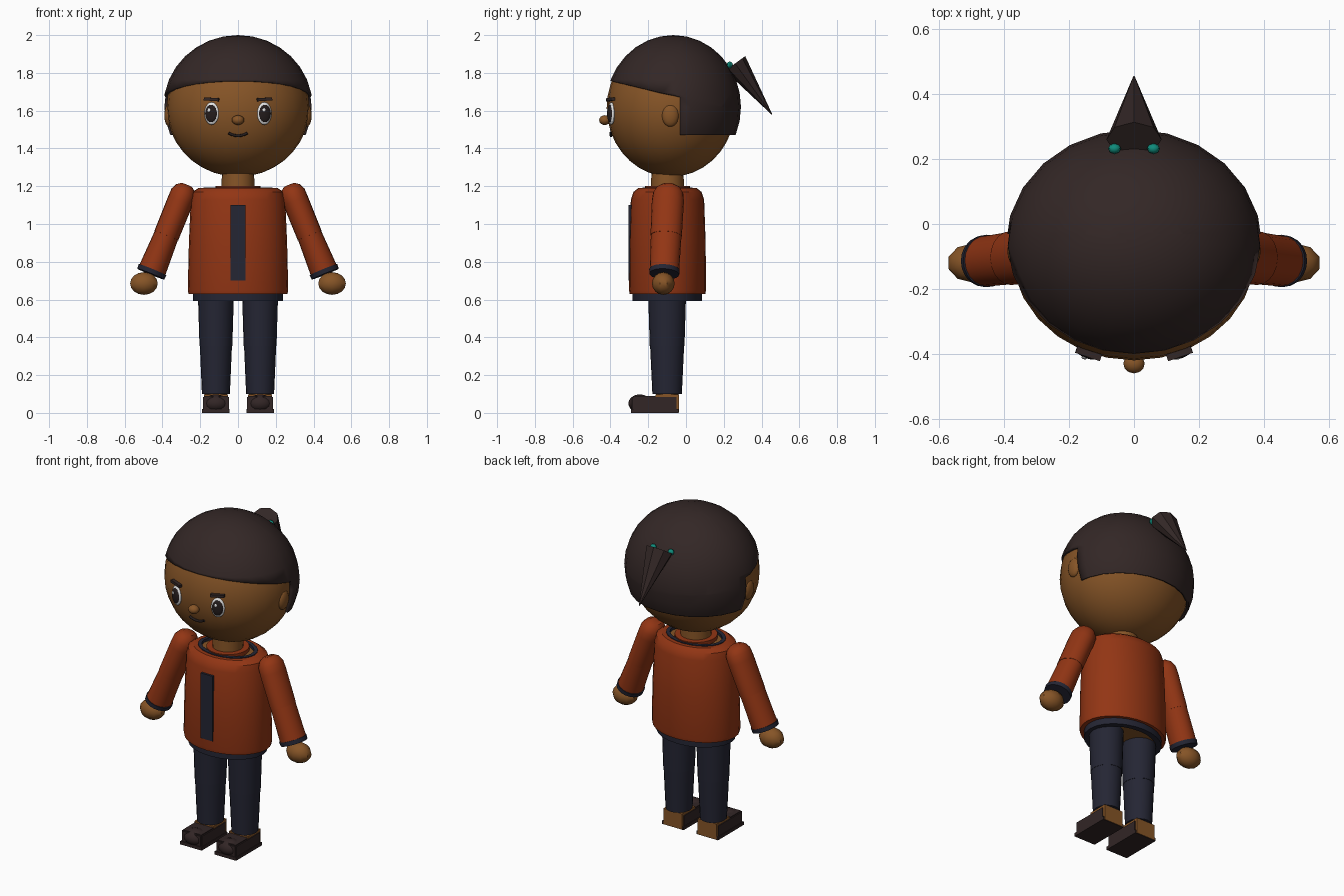
import bpy, bmesh, math
from mathutils import Matrix, Vector

cube = bpy.data.objects.get("Cube")
if cube:
    bpy.data.objects.remove(cube, do_unlink=True)


def material(name, r, g, b):
    m = bpy.data.materials.new(name)
    m.use_nodes = True
    m.diffuse_color = (r, g, b, 1)
    m.node_tree.nodes["Principled BSDF"].inputs["Base Color"].default_value = (r, g, b, 1)
    return m


SKIN = material("brown_skin", .24, .09, .02)
HAIR = material("dark_hair", .033, .02, .019)
RUST = material("rust_cloth", .29, .036, .007)
NAVY = material("navy_cloth", .018, .019, .034)
SHOE = material("dark_leather", .032, .019, .019)
TEAL = material("teal_band", .005, .26, .2)
WHITE = material("eye_white", .78, .78, .78)
INK = material("eye_dark", .018, .012, .012)


def finish(name, bm, mat, matrix=Matrix(), angle=35):
    bmesh.ops.transform(bm, matrix=matrix, verts=bm.verts)
    bmesh.ops.recalc_face_normals(bm, faces=bm.faces)
    me = bpy.data.meshes.new(name)
    bm.to_mesh(me)
    bm.free()
    me.materials.append(mat)
    ob = bpy.data.objects.new(name, me)
    bpy.context.collection.objects.link(ob)
    bpy.ops.object.select_all(action='DESELECT')
    ob.select_set(True)
    bpy.context.view_layer.objects.active = ob
    bpy.ops.object.shade_smooth_by_angle(angle=math.radians(angle))
    return ob


def place(loc, scale=(1, 1, 1), turn=None):
    m = Matrix.Translation(loc)
    if turn:
        m = m @ turn
    return m @ Matrix.Diagonal((*scale, 1))


def ball(name, loc, radii, mat, seg=16, rings=10, turn=None):
    bm = bmesh.new()
    bmesh.ops.create_uvsphere(bm, u_segments=seg, v_segments=rings, radius=1)
    return finish(name, bm, mat, place(loc, radii, turn))


def box(name, loc, size, mat, turn=None, bevel=0):
    bm = bmesh.new()
    bmesh.ops.create_cube(bm, size=1)
    bmesh.ops.scale(bm, vec=size, verts=bm.verts)
    if bevel:
        bmesh.ops.bevel(bm, geom=bm.edges[:], offset=bevel, segments=2, affect='EDGES')
    return finish(name, bm, mat, place(loc, turn=turn))


def loft(name, rings, mat, matrix=Matrix(), seg=20):
    """Closed skin through elliptical rings given as (height, x radius, y radius)."""
    bm = bmesh.new()
    loops = []
    for z, rx, ry in rings:
        angles = [2 * math.pi * i / seg for i in range(seg)]
        loops.append([bm.verts.new((rx * math.cos(a), ry * math.sin(a), z)) for a in angles])
    for a, b in zip(loops, loops[1:]):
        for i in range(seg):
            j = (i + 1) % seg
            bm.faces.new((a[i], a[j], b[j], b[i]))
    bm.faces.new(loops[0])
    bm.faces.new(loops[-1])
    return finish(name, bm, mat, matrix)


def band(name, z, rx, ry, wide, tall, mat, matrix):
    """Open ring with a rectangular section."""
    bm = bmesh.new()
    seg = 24
    loops = []
    for dr, dz in ((0, 0), (wide, 0), (wide, tall), (0, tall)):
        loops.append([bm.verts.new(((rx + dr) * math.cos(2 * math.pi * i / seg),
                                    (ry + dr) * math.sin(2 * math.pi * i / seg), z + dz))
                      for i in range(seg)])
    for a, b in zip(loops, loops[1:] + loops[:1]):
        for i in range(seg):
            j = (i + 1) % seg
            bm.faces.new((a[i], a[j], b[j], b[i]))
    return finish(name, bm, mat, matrix)


# Head
HEAD, RADII = Vector((0, -.08, 1.615)), Vector((.378, .34, .365))
ball("head", HEAD, RADII, SKIN, 28, 18)


def face_y(x, z):
    dx, dz = x / RADII.x, (z - HEAD.z) / RADII.z
    return HEAD.y - RADII.y * math.sqrt(1 - dx * dx - dz * dz)


ball("nose", (0, -.43, 1.55), (.033, .03, .026), SKIN, 12, 8)

# Hair shell: sloping fringe in front, straight bob behind the ears
SIDE_Y, BOB_Z, FRINGE_Z, SLOPE = -.03, 1.47, 1.672, .23
bm = bmesh.new()
bmesh.ops.create_uvsphere(bm, u_segments=24, v_segments=16, radius=1)
bmesh.ops.transform(bm, matrix=place((0, -.067, 1.62), (.395, .358, .38)), verts=bm.verts)
for co, no in (((0, SIDE_Y, 0), (0, 1, 0)), ((0, 0, BOB_Z), (0, 0, 1)),
               ((0, SIDE_Y, FRINGE_Z), (0, SLOPE, 1))):
    bmesh.ops.bisect_plane(bm, geom=bm.verts[:] + bm.edges[:] + bm.faces[:],
                           plane_co=co, plane_no=no)


def bare(f):
    c = f.calc_center_median()
    return c.z < (BOB_Z if c.y > SIDE_Y else FRINGE_Z + (SIDE_Y - c.y) * SLOPE)


bmesh.ops.delete(bm, geom=[f for f in bm.faces if bare(f)], context='FACES')
hair = finish("hair", bm, HAIR)
shell = hair.modifiers.new("thickness", 'SOLIDIFY')
shell.thickness, shell.offset = .015, -1

# Ponytail
base, tip = Vector((0, .26, 1.85)), Vector((0, .455, 1.58))
axis = tip - base
loft("ponytail", [(0, .085, .066), (axis.length, .002, .002)], HAIR,
     place(base, turn=Matrix.Rotation(-math.atan2(axis.y, axis.z), 4, 'X')), 8)

# Mouth
curve = bpy.data.curves.new("mouth", 'CURVE')
curve.dimensions = '3D'
curve.bevel_depth = .007
line = curve.splines.new('POLY')
line.points.add(6)
for i, p in enumerate(line.points):
    x = (i - 3) * .0165
    z = 1.467 + 6 * x * x
    p.co = (x, face_y(x, z) - .006, z, 1)
mouth = bpy.data.objects.new("mouth", curve)
bpy.context.collection.objects.link(mouth)
bpy.ops.object.select_all(action='DESELECT')
mouth.select_set(True)
bpy.context.view_layer.objects.active = mouth
bpy.ops.object.convert(target='MESH')
mouth.data.materials.append(INK)

# Torso, hem and collar
mid = place((0, -.098, 0))
loft("sweater", [(.63, .262, .2), (.65, .266, .204), (.9, .26, .202), (1.13, .25, .194),
                 (1.17, .24, .18), (1.19, .21, .155), (1.19, .175, .125), (1.16, .17, .12)],
     RUST, mid, 28)
band("neckline", 1.172, .16, .11, .022, .022, NAVY, mid)
loft("upper_chest", [(1.15, .165, .115), (1.177, .16, .11)], SKIN, mid)
band("inner_collar", 1.17, .085, .085, .035, .03, RUST, mid)
loft("neck", [(1.15, .088, .088), (1.29, .085, .085)], SKIN, mid)
band("hem", .592, .205, .152, .032, .045, NAVY, mid)
loft("hips", [(.61, .21, .157), (.64, .21, .157)], SKIN, mid)
box("front_stripe", (0, -.295, .9), (.08, .02, .4), NAVY)

for s, side in ((1, "left"), (-1, "right")):
    # Face parts
    x, z = s * .14, 1.585
    turn = Matrix.Rotation(s * math.radians(19), 4, 'Z')
    out = turn @ Vector((0, -1, 0))
    spot = Vector((x, face_y(x, z), z))
    ball(side + "_eye", spot, (.04, .015, .06), WHITE, turn=turn)
    ball(side + "_pupil", spot + out * .008, (.033, .012, .047), INK, turn=turn)
    ball(side + "_glint", spot + out * .019 + Vector((-.008, 0, .018)),
         (.009, .004, .011), WHITE, 8, 6, turn)
    box(side + "_brow", (x, face_y(x, 1.66) - .006, 1.66), (.08, .022, .016), HAIR,
        turn @ Matrix.Rotation(s * -.06, 4, 'Y'))
    ball(side + "_ear", (s * .365, -.083, 1.575), (.025, .045, .06), SKIN)
    ball(side + "_hair_tie", (s * .06, .232, 1.842), (.02, .016, .018), TEAL, 8, 6)

    # Arm
    top, wrist = Vector((s * .298, -.095, 1.14)), Vector((s * .462, -.115, .735))
    run = wrist - top
    n = run.length
    arm = place(top, turn=Vector((0, 0, -1)).rotation_difference(run).to_matrix().to_4x4())
    loft(side + "_upper_arm", [(.072, .03, .035), (.055, .053, .062), (.025, .068, .08),
                               (-.02, .069, .085), (-n / 2, .068, .083)], RUST, arm)
    loft(side + "_forearm", [(-n / 2, .066, .081), (.02 - n, .074, .078)], RUST, arm)
    loft(side + "_cuff", [(.025 - n, .079, .081), (-n, .077, .079)], NAVY, arm)
    ball(side + "_hand", (s * .498, -.12, .685), (.077, .06, .06), SKIN, 10, 8)

    # Leg
    leg = place((s * .117, -.1, 0))
    loft(side + "_thigh", [(.62, .095, .1), (.355, .087, .092)], NAVY, leg)
    loft(side + "_shin", [(.355, .085, .09), (.1, .074, .078)], NAVY, leg)
    loft(side + "_ankle", [(.06, .06, .06), (.11, .06, .06)], SKIN, leg)

    # Shoe with bare heel
    box(side + "_heel", (s * .117, -.1, .05), (.128, .125, .096), SKIN)
    box(side + "_shoe_side", (s * .117, -.165, .047), (.138, .24, .084), SHOE, bevel=.006)
    box(side + "_sole", (s * .117, -.165, .01), (.146, .25, .02), SHOE)
    ball(side + "_toe", (s * .117, -.245, .05), (.068, .06, .048), SHOE)
    box(side + "_heel_back", (s * .117, -.043, .055), (.126, .01, .07), SKIN)
